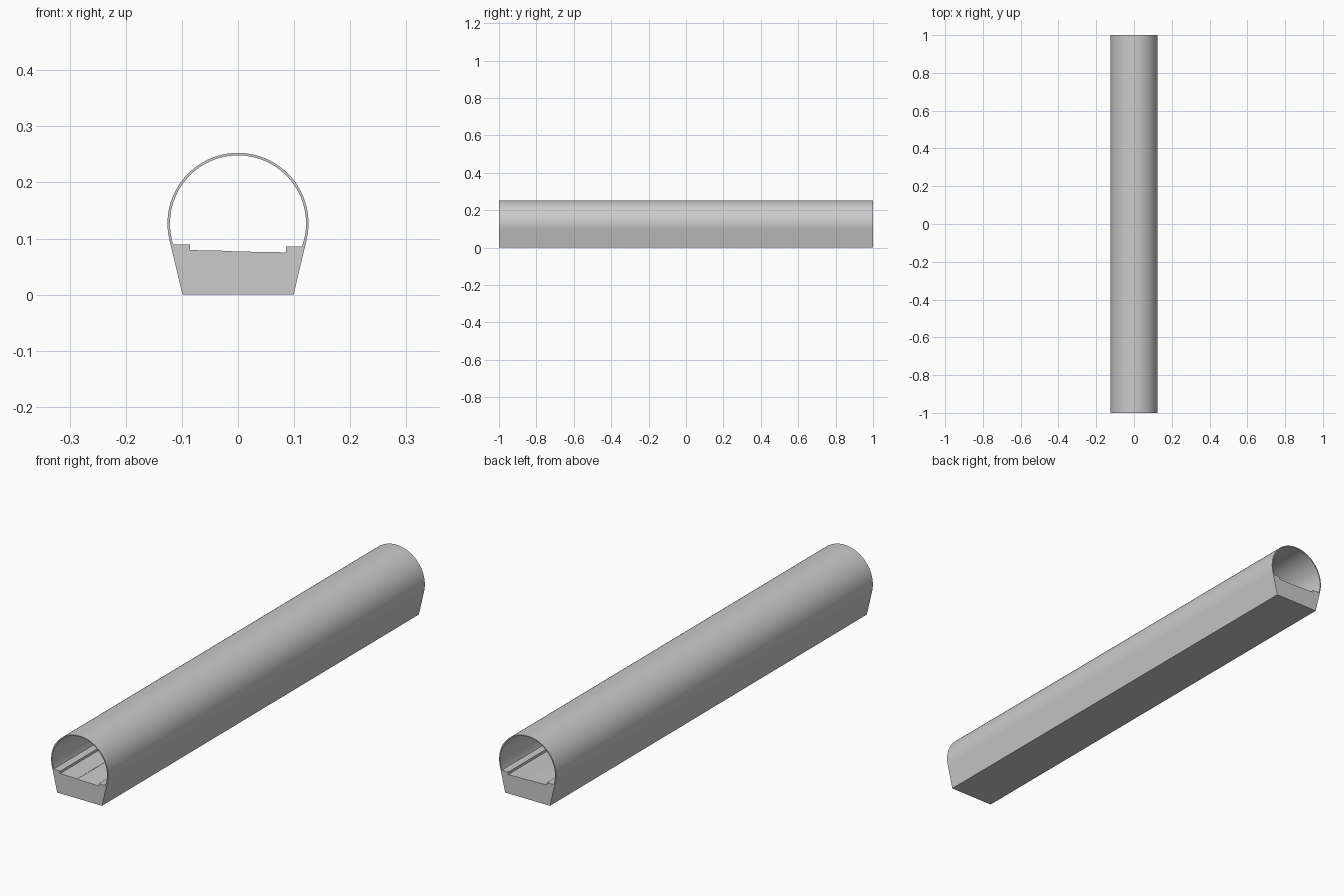
import bpy, bmesh
from math import sin, cos, asin, pi

if "Cube" in bpy.data.objects:
    bpy.data.objects.remove(bpy.data.objects["Cube"])

R_OUT, R_IN, CZ = 0.1257, 0.1212, 0.127


def arc(radius, start, end, n):
    return [(radius * cos(start + (end - start) * i / n),
             CZ + radius * sin(start + (end - start) * i / n)) for i in range(n + 1)]


# Outer outline: flat foot, leaning sides tangent to the vault
tangent = -0.228
outer = [(-0.099, 0), (0.099, 0)] + arc(R_OUT, tangent, pi - tangent, 72)

# Inner opening: vault, left walkway, sloped roadway, gutter, right walkway
left_z, right_z = 0.0892, 0.0855
a_right = asin((right_z - CZ) / R_IN)
a_left = pi - asin((left_z - CZ) / R_IN)
inner = arc(R_IN, a_right, a_left, 72) + [
    (-0.0855, left_z), (-0.0855, 0.0795), (-0.011, 0.0780), (-0.011, 0.0771),
    (0.076, 0.0757), (0.078, 0.0747), (0.0855, 0.0752), (0.0855, right_z)]

# Fill the section between both outlines and extrude it along the tunnel
bm = bmesh.new()
edges = []
for loop in (outer, inner):
    vs = [bm.verts.new((x, -1, z)) for x, z in loop]
    edges += [bm.edges.new((vs[i - 1], vs[i])) for i in range(len(vs))]
bmesh.ops.triangle_fill(bm, edges=edges, use_beauty=True)
ext = bmesh.ops.extrude_face_region(bm, geom=bm.faces[:], use_keep_orig=True)
bmesh.ops.translate(bm, vec=(0, 2, 0),
                    verts=[g for g in ext["geom"] if isinstance(g, bmesh.types.BMVert)])
bmesh.ops.recalc_face_normals(bm, faces=bm.faces[:])

mesh = bpy.data.meshes.new("tunnel_tube")
bm.to_mesh(mesh)
bm.free()
tunnel = bpy.data.objects.new("tunnel_tube", mesh)
bpy.context.collection.objects.link(tunnel)
bpy.context.view_layer.objects.active = tunnel
tunnel.select_set(True)
bpy.ops.object.shade_smooth_by_angle(angle=0.5)
